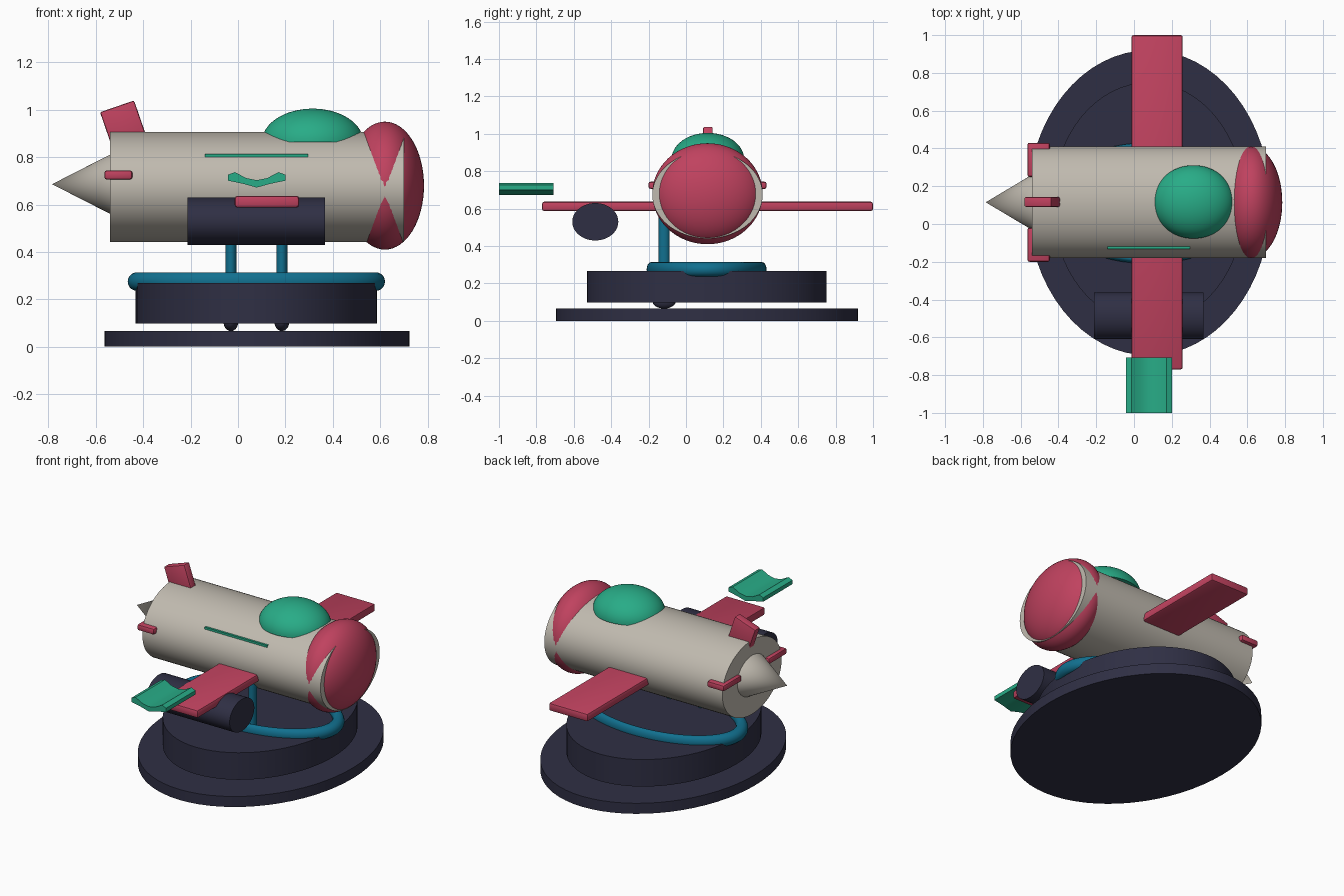
import bpy, bmesh, math
from mathutils import Matrix

cube = bpy.data.objects.get("Cube")
if cube:
    bpy.data.objects.remove(cube, do_unlink=True)


def material(name, code):
    rgb = [((int(code[i:i + 2], 16) / 255 + 0.055) / 1.055) ** 2.4 for i in (0, 2, 4)]
    m = bpy.data.materials.new(name)
    m.use_nodes = True
    m.diffuse_color = (*rgb, 1)
    m.node_tree.nodes["Principled BSDF"].inputs["Base Color"].default_value = (*rgb, 1)
    return m


BEIGE = material("warm grey", "c0baaf")
RED = material("crimson", "c0425f")
GREEN = material("sea green", "28ac87")
DARK = material("dark navy", "2f2f44")
TEAL = material("deep teal", "11708f")


def finish(name, mat, bm):
    bmesh.ops.recalc_face_normals(bm, faces=bm.faces)
    mesh = bpy.data.meshes.new(name)
    bm.to_mesh(mesh)
    bm.free()
    mesh.materials.append(mat)
    ob = bpy.data.objects.new(name, mesh)
    bpy.context.collection.objects.link(ob)
    bpy.ops.object.select_all(action="DESELECT")
    ob.select_set(True)
    bpy.context.view_layer.objects.active = ob
    bpy.ops.object.shade_smooth_by_angle(angle=math.radians(35))
    return ob


def tube(name, mat, centre, size, axis="Z", tip=1.0):
    """Elliptical cylinder or cone; size is the full x, y, z extent."""
    bm = bmesh.new()
    bmesh.ops.create_cone(bm, cap_ends=True, segments=64, radius1=0.5,
                          radius2=0.5 * tip, depth=1)
    if axis == "X":
        bm.transform(Matrix.Rotation(math.pi / 2, 4, "Y"))
    bm.transform(Matrix.Translation(centre) @ Matrix.Diagonal((*size, 1)))
    return finish(name, mat, bm)


def ellipsoid(name, mat, centre, radii, half=False):
    bm = bmesh.new()
    bmesh.ops.create_uvsphere(bm, u_segments=64, v_segments=32, radius=1)
    if half:
        cut = bmesh.ops.bisect_plane(bm, geom=bm.verts[:] + bm.edges[:] + bm.faces[:],
                                     plane_co=(0, 0, 0), plane_no=(0, 0, 1),
                                     clear_inner=True, dist=0.001)
        bmesh.ops.contextual_create(
            bm, geom=[e for e in cut["geom_cut"] if isinstance(e, bmesh.types.BMEdge)])
    bm.transform(Matrix.Translation(centre) @ Matrix.Diagonal((*radii, 1)))
    return finish(name, mat, bm)


def plate(name, mat, centre, size, bevel=0.0, tilt=0.0):
    bm = bmesh.new()
    bmesh.ops.create_cube(bm, size=1)
    bm.transform(Matrix.Diagonal((*size, 1)))
    if bevel:
        bmesh.ops.bevel(bm, geom=bm.edges[:], offset=bevel, segments=2,
                        profile=0.5, affect="EDGES")
    bm.transform(Matrix.Translation(centre) @ Matrix.Rotation(tilt, 4, "Y"))
    return finish(name, mat, bm)


MID = 0.115   # y of the fuselage axis

# Stand: two stacked oval discs
tube("base_plate", DARK, (0.08, 0.112, 0.033), (1.286, 1.616, 0.066))
tube("base_drum", DARK, (0.077, 0.11, 0.183), (1.02, 1.28, 0.17))

# Oval rail on the drum
bpy.ops.mesh.primitive_torus_add(major_segments=96, minor_segments=20,
                                 major_radius=0.504, minor_radius=0.039,
                                 location=(0.0775, 0.11, 0.275))
rail = bpy.context.object
rail.name = "stand_rail"
rail.scale.y = 0.59
rail.data.materials.append(TEAL)
bpy.ops.object.shade_smooth_by_angle(angle=math.radians(35))

# Struts with rounded feet below the drum
for side, x in (("rear", -0.03), ("front", 0.185)):
    tube(side + "_strut", TEAL, (x, -0.117, 0.38), (0.046, 0.058, 0.44))
    ellipsoid(side + "_strut_foot", DARK, (x, -0.117, 0.105), (0.031, 0.062, 0.039))

# Fuselage, nose and tail cone
tube("fuselage", BEIGE, (0.08, MID, 0.674), (1.24, 0.59, 0.466), "X")
ellipsoid("nose", RED, (0.62, MID, 0.68), (0.165, 0.295, 0.27))
tube("tail_cone", BEIGE, (-0.6625, MID, 0.686), (-0.245, 0.292, 0.25), "X", tip=0)

# Canopy dome
ellipsoid("canopy", GREEN, (0.315, 0.117, 0.865), (0.214, 0.194, 0.14), half=True)

# Wing and tail fins
plate("wing", RED, (0.122, MID, 0.612), (0.272, 1.77, 0.05), 0.012)
plate("top_fin", RED, (-0.478, 0.117, 0.92), (0.152, 0.052, 0.2), 0.008, math.radians(-19))
for side, s in (("left", 1), ("right", -1)):
    plate(side + "_tail_fin", RED, (-0.505, MID + s * 0.225, 0.725),
          (0.118, 0.18, 0.038), 0.01)

# Side engine and fuselage stripe
tube("side_engine", DARK, (0.077, -0.485, 0.53), (0.58, 0.246, 0.2), "X")
plate("side_stripe", GREEN, (0.078, -0.124, 0.808), (0.435, 0.018, 0.013))

# Chevron panel beyond the wing tip: half profile mirrored, then extruded
half = [(0, 0.703), (0.045, 0.712), (0.092, 0.737), (0.121, 0.726),
        (0.121, 0.701), (0.058, 0.688), (0, 0.672)]
outline = half + [(-x, z) for x, z in half[-2:0:-1]]
bm = bmesh.new()
face = bm.faces.new([bm.verts.new((0.079 + x, -1, z)) for x, z in outline])
grown = bmesh.ops.extrude_face_region(bm, geom=[face])["geom"]
bmesh.ops.translate(bm, vec=(0, 0.292, 0),
                    verts=[v for v in grown if isinstance(v, bmesh.types.BMVert)])
finish("chevron_panel", GREEN, bm)
